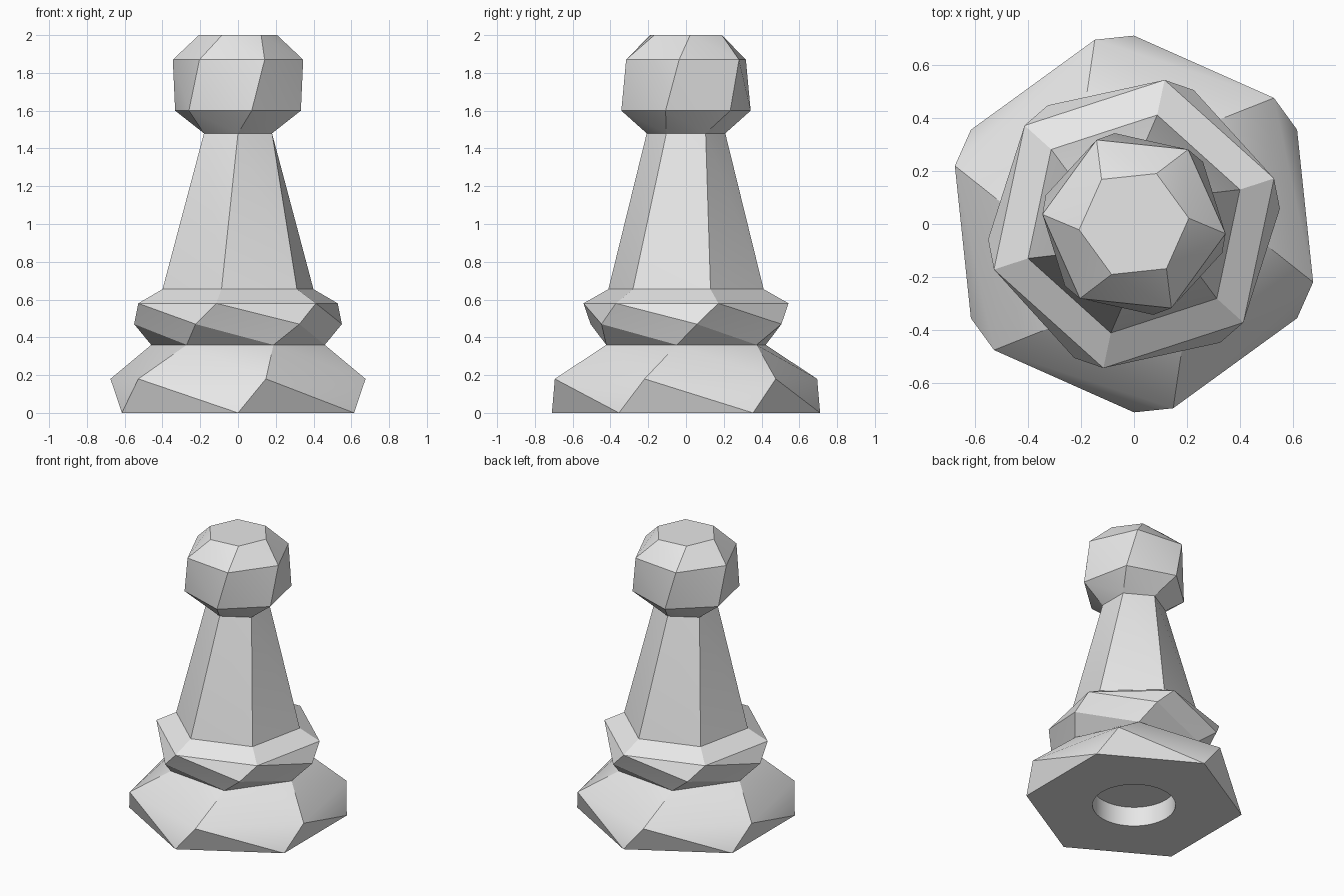
import bpy, bmesh
from math import sin, cos, radians

cube = bpy.data.objects.get("Cube")
if cube:
    bpy.data.objects.remove(cube, do_unlink=True)

# Single stone colour
stone = bpy.data.materials.new("light_grey")
stone.use_nodes = True
grey = (0.8, 0.8, 0.8, 1)
stone.diffuse_color = grey
stone.node_tree.nodes["Principled BSDF"].inputs["Base Color"].default_value = grey

# Hexagon sections: height, radius, turn in degrees
PARTS = {
    "foot": [(0, 0.71, 30), (0.18, 0.71, 42), (0.36, 0.462, 54)],
    "collar": [(0.36, 0.462, 54), (0.47, 0.553, 66), (0.58, 0.555, 78), (0.655, 0.42, 78)],
    "stem": [(0.655, 0.42, 18), (1.48, 0.208, 30)],
    "head": [(1.48, 0.208, 30), (1.6, 0.35, 42), (1.87, 0.347, 54), (2, 0.208, 66)],
}


def ring(bm, z, radius, turn, sides):
    angles = [radians(turn + 360 * i / sides) for i in range(sides)]
    return [bm.verts.new((radius * cos(a), radius * sin(a), z)) for a in angles]


def twisted_band(bm, low, high):
    """Join two hexagons, folding each twisted side along its short diagonal."""
    for i in range(len(low)):
        j = (i + 1) % len(low)
        bm.faces.new((low[i], low[j], high[i]))
        bm.faces.new((low[j], high[j], high[i]))


def round_recess(bm, rim):
    """Underside with a shallow round hole."""
    n = 48
    mouth = ring(bm, 0, 0.27, 0, n)
    roof = ring(bm, 0.14, 0.27, 0, n)
    for i in range(n):
        j = (i + 1) % n
        bm.faces.new((mouth[j], mouth[i], roof[i], roof[j]))
    bm.faces.new(list(reversed(roof)))
    edges = [bm.edges.get((loop[i - 1], loop[i]))
             for loop in (rim, mouth) for i in range(len(loop))]
    fill = bmesh.ops.triangle_fill(bm, edges=edges, use_beauty=True, normal=(0, 0, -1))
    for item in fill["geom"]:
        if isinstance(item, bmesh.types.BMFace):
            item.normal_update()
            if item.normal.z > 0:
                item.normal_flip()


for name, sections in PARTS.items():
    bm = bmesh.new()
    rings = [ring(bm, *section, 6) for section in sections]
    for low, high in zip(rings, rings[1:]):
        twisted_band(bm, low, high)
    if name == "foot":
        round_recess(bm, rings[0])
    if name == "head":
        bm.faces.new(rings[-1])
    mesh = bpy.data.meshes.new(name)
    bm.to_mesh(mesh)
    bm.free()
    mesh.materials.append(stone)
    part = bpy.data.objects.new(name, mesh)
    bpy.context.collection.objects.link(part)

    # Soften the diagonal folds, keep the facets crisp
    bpy.ops.object.select_all(action="DESELECT")
    part.select_set(True)
    bpy.context.view_layer.objects.active = part
    bpy.ops.object.shade_smooth_by_angle(angle=radians(30))
